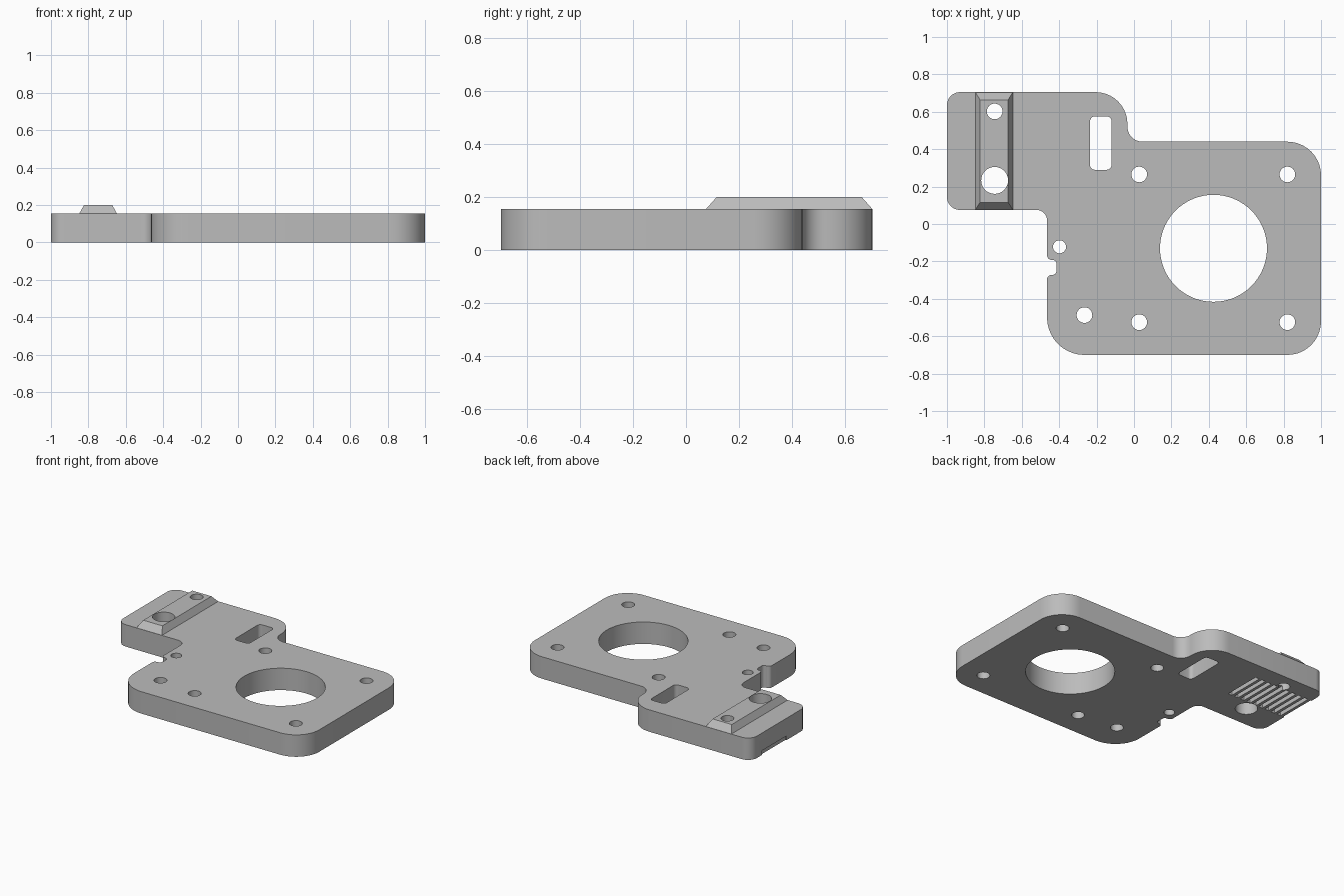
import bpy, bmesh, math
from mathutils import Vector

cube = bpy.data.objects.get("Cube")
if cube:
    bpy.data.objects.remove(cube, do_unlink=True)

grey = bpy.data.materials.new("plain grey")
grey.use_nodes = True
grey.diffuse_color = (0.5, 0.5, 0.5, 1)
grey.node_tree.nodes["Principled BSDF"].inputs["Base Color"].default_value = grey.diffuse_color

THICK = 0.155


def loft(name, rings):
    """Solid through stacked rings of equal point count."""
    bm = bmesh.new()
    loops = [[bm.verts.new(p) for p in ring] for ring in rings]
    n = len(loops[0])
    for low, high in zip(loops, loops[1:]):
        for i in range(n):
            j = (i + 1) % n
            bm.faces.new((low[i], low[j], high[j], high[i]))
    bm.faces.new(loops[0][::-1])
    bm.faces.new(loops[-1])
    bmesh.ops.recalc_face_normals(bm, faces=bm.faces)
    mesh = bpy.data.meshes.new(name)
    bm.to_mesh(mesh)
    bm.free()
    mesh.materials.append(grey)
    obj = bpy.data.objects.new(name, mesh)
    bpy.context.collection.objects.link(obj)
    return obj


def prism(name, points, z0, z1):
    return loft(name, [[(x, y, z) for x, y in points] for z in (z0, z1)])


def rounded(corners, steps=10):
    """Polygon with a true arc at each (x, y, radius) right-angle corner."""
    out = []
    for i, (x, y, r) in enumerate(corners):
        p = Vector((x, y))
        a = (Vector(corners[i - 1][:2]) - p).normalized()
        b = (Vector(corners[(i + 1) % len(corners)][:2]) - p).normalized()
        for k in range(steps + 1):
            t = math.pi / 2 * k / steps
            out.append(p + r * (a * (1 - math.sin(t)) + b * (1 - math.cos(t))))
    return out


def box(x0, x1, y0, y1, r):
    return [(x0, y0, r), (x1, y0, r), (x1, y1, r), (x0, y1, r)]


def circle(x, y, r, n):
    return [(x + r * math.cos(math.tau * i / n), y + r * math.sin(math.tau * i / n))
            for i in range(n)]


def combine(target, tool, operation):
    mod = target.modifiers.new("combine", "BOOLEAN")
    mod.operation, mod.solver, mod.object = operation, "EXACT", tool
    bpy.context.view_layer.objects.active = target
    bpy.ops.object.modifier_apply(modifier=mod.name)
    bpy.data.objects.remove(tool, do_unlink=True)


# Plate outline with rounded corners and the small edge notch
plate = prism("mounting_plate", rounded([
    (-0.465, -0.7, 0.2), (1, -0.7, 0.18), (1, 0.44, 0.18), (-0.035, 0.44, 0.08),
    (-0.035, 0.705, 0.17), (-1, 0.705, 0.07), (-1, 0.075, 0.07), (-0.465, 0.075, 0.055),
    (-0.465, -0.192, 0.025), (-0.415, -0.192, 0.02),
    (-0.415, -0.272, 0.02), (-0.465, -0.272, 0.025)]), 0, THICK)

# Raised clamp rail with sloped sides
rail_rings = []
for z, inset in ((0.1, 0), (THICK, 0), (0.2, 0.025)):
    x0, x1 = -0.848 + inset, -0.648 - inset
    y0, y1 = 0.076 + inset * 1.6, 0.704 - inset * 1.6
    rail_rings.append([(x0, y0, z), (x1, y0, z), (x1, y1, z), (x0, y1, z)])
combine(plate, loft("clamp_rail", rail_rings), "UNION")

# Motor opening, bolt holes and clamp holes
holes = [(0.425, -0.13, 0.286, 72), (-0.398, -0.122, 0.035, 24),
         (-0.745, 0.233, 0.072, 32), (-0.745, 0.602, 0.042, 24), (-0.265, -0.487, 0.042, 24)]
holes += [(x, y, 0.042, 24) for x in (0.028, 0.82) for y in (-0.525, 0.265)]
for x, y, r, n in holes:
    combine(plate, prism("hole_cutter", circle(x, y, r, n), -0.1, 0.3), "DIFFERENCE")

# Rounded slot
combine(plate, prism("slot_cutter", rounded(box(-0.235, -0.12, 0.29, 0.575, 0.025), 5),
                     -0.1, 0.3), "DIFFERENCE")

# Belt tooth grooves under the arm, the last one open at the end
for i in range(10):
    x = -0.548 - 0.051 * i
    corners = [c[:2] for c in box(x - 0.015, x + 0.015, 0.305, 0.578, 0)]
    combine(plate, prism("groove_cutter", corners, -0.1, 0.03), "DIFFERENCE")

bpy.ops.object.select_all(action="DESELECT")
plate.select_set(True)
bpy.context.view_layer.objects.active = plate
bpy.ops.object.shade_smooth_by_angle(angle=math.radians(30))
